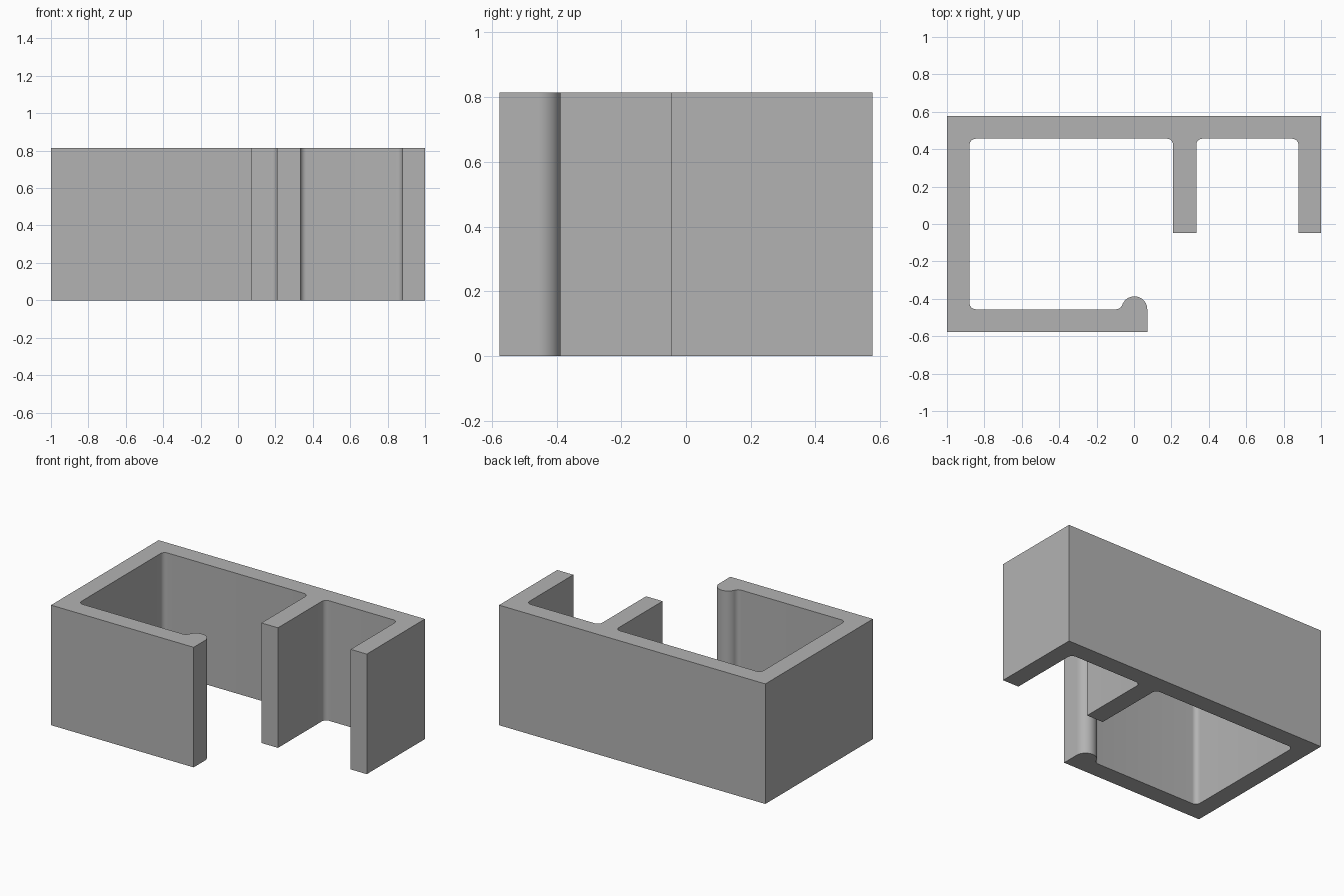
import bpy
import bmesh
from math import sin, cos, pi, sqrt, atan2, radians
from mathutils import Vector

cube = bpy.data.objects.get("Cube")
if cube:
    bpy.data.objects.remove(cube, do_unlink=True)

HEIGHT = 0.815
HALF_X, HALF_Y = 1.0, 0.577
WALL = 0.121
FILLET = 0.033
LEG_END = -0.047
LEG_LEFT, LEG_RIGHT = 0.209, 0.333
BEAD_X, BEAD_R, ROOT_R = 0.002, 0.069, 0.035

inner_x, inner_y = HALF_X - WALL, HALF_Y - WALL


def arc(cx, cy, radius, start, end, steps):
    """Points along an arc, angles in radians."""
    angles = [start + (end - start) * i / steps for i in range(steps + 1)]
    return [(cx + radius * cos(a), cy + radius * sin(a)) for a in angles]


def fillet(x, y, side_x, side_y, clockwise):
    """Rounded inner corner, curving toward the given open side."""
    cx, cy = x + side_x * FILLET, y + side_y * FILLET
    middle = atan2(-side_y, -side_x)
    turn = -pi / 4 if clockwise else pi / 4
    return arc(cx, cy, FILLET, middle - turn, middle + turn, 8)


# Rounded bead at the lip of the front wall, blended into it on one side
root_dx = sqrt((BEAD_R + ROOT_R) ** 2 - ROOT_R ** 2)
root_angle = atan2(ROOT_R, root_dx)
bead = arc(BEAD_X, -inner_y, BEAD_R, 0, pi - root_angle, 24)
bead_root = arc(BEAD_X - root_dx, -inner_y + ROOT_R, ROOT_R,
                -root_angle, -pi / 2, 8)[1:]

# Cross-section, counter-clockwise from the back left corner
profile = [(HALF_X, HALF_Y), (-HALF_X, HALF_Y), (-HALF_X, -HALF_Y),
           (BEAD_X + BEAD_R, -HALF_Y)]
profile += bead + bead_root
profile += fillet(-inner_x, -inner_y, 1, 1, True)
profile += fillet(-inner_x, inner_y, 1, -1, True)
profile += fillet(LEG_LEFT, inner_y, -1, -1, True)
profile += [(LEG_LEFT, LEG_END), (LEG_RIGHT, LEG_END)]
profile += fillet(LEG_RIGHT, inner_y, 1, -1, True)
profile += fillet(inner_x, inner_y, -1, -1, True)
profile += [(inner_x, LEG_END), (HALF_X, LEG_END)]

# Extrude the section into the bracket
bm = bmesh.new()
base = bm.faces.new([bm.verts.new((x, y, 0)) for x, y in profile])
result = bmesh.ops.extrude_face_region(bm, geom=[base], use_keep_orig=True)
top = [v for v in result["geom"] if isinstance(v, bmesh.types.BMVert)]
bmesh.ops.translate(bm, verts=top, vec=Vector((0, 0, HEIGHT)))
bmesh.ops.recalc_face_normals(bm, faces=bm.faces)
mesh = bpy.data.meshes.new("clip_bracket")
bm.to_mesh(mesh)
bm.free()

bracket = bpy.data.objects.new("clip_bracket", mesh)
bpy.context.collection.objects.link(bracket)

# Plain grey material
grey = (0.45, 0.45, 0.45, 1)
material = bpy.data.materials.new("plain_grey")
material.use_nodes = True
material.diffuse_color = grey
material.node_tree.nodes["Principled BSDF"].inputs["Base Color"].default_value = grey
mesh.materials.append(material)

# Smooth the fillets and bead, keep the corners crisp
bpy.ops.object.select_all(action="DESELECT")
bracket.select_set(True)
bpy.context.view_layer.objects.active = bracket
bpy.ops.object.shade_smooth_by_angle(angle=radians(30))
